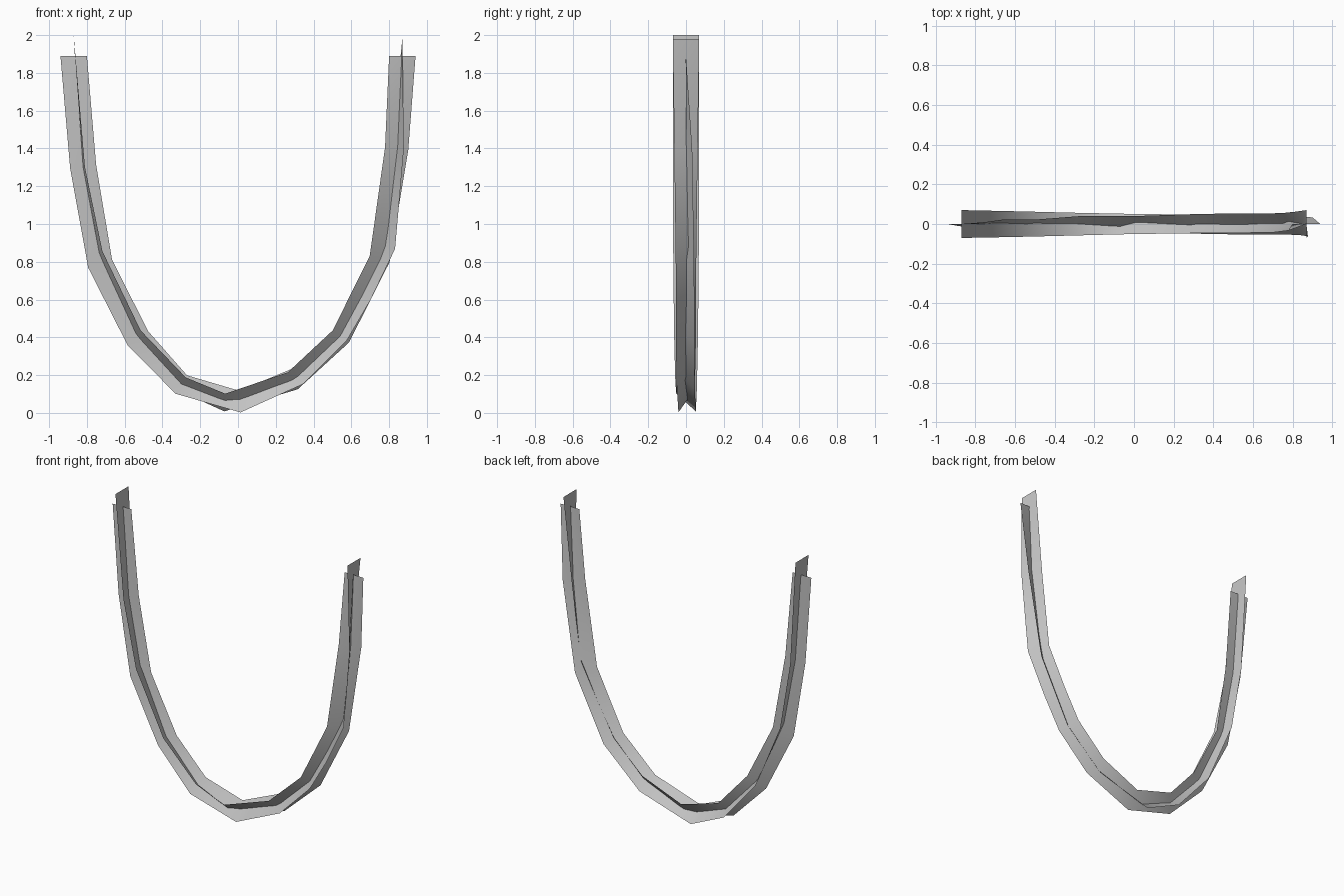
import bpy, bmesh, math
from mathutils import Vector

if "Cube" in bpy.data.objects:
    bpy.data.objects.remove(bpy.data.objects["Cube"])

HALF = 0.07  # half width of each ribbon

mat = bpy.data.materials.new("light_grey")
mat.diffuse_color = (0.55, 0.55, 0.55, 1)
mat.use_nodes = True
mat.node_tree.nodes["Principled BSDF"].inputs["Base Color"].default_value = mat.diffuse_color

# Centre line stations: x, z, twist in degrees
RIBBON_A = [(-0.87, 1.89, 0), (-0.82, 1.305, 8), (-0.73, 0.79, 18), (-0.53, 0.395, 20),
            (-0.30, 0.15, 35), (0.01, 0.06, 35), (0.32, 0.195, 45), (0.54, 0.41, 50),
            (0.66, 0.62, 48), (0.79, 0.88, 52), (0.845, 1.4, 62), (0.87, 1.98, 90)]
RIBBON_B = [(-0.87, 2.0, 0), (-0.82, 1.3, 8), (-0.735, 0.85, 15), (-0.54, 0.42, 25),
            (-0.30, 0.155, 35), (-0.07, 0.055, 42), (0.29, 0.17, 48), (0.545, 0.405, 50),
            (0.75, 0.815, 52), (0.84, 1.4, 62), (0.87, 1.89, 90)]


def ribbon(name, stations, phase):
    """Flat strip swept along the hanging curve, twisting as it goes."""
    bm = bmesh.new()
    last = len(stations) - 1
    rows = []
    for i, (x, z, twist) in enumerate(stations):
        centre = Vector((x, 0, z))
        if i == 0:
            tangent = Vector((0, 0, -1))
        elif i == last:
            tangent = Vector((0, 0, 1))
        else:
            a, b = stations[i - 1], stations[i + 1]
            before = Vector((x - a[0], 0, z - a[1])).normalized()
            after = Vector((b[0] - x, 0, b[1] - z)).normalized()
            tangent = (before + after).normalized()
        outward = Vector((tangent.z, 0, -tangent.x))
        ang = math.radians(twist + phase)
        arm = (outward * math.cos(ang) + Vector((0, -1, 0)) * math.sin(ang)) * HALF
        rows.append([bm.verts.new(centre + arm * s) for s in (1, 0, -1)])
    for r, q in zip(rows, rows[1:]):
        for k in range(2):
            bm.faces.new((r[k], q[k], q[k + 1], r[k + 1])).smooth = True
    me = bpy.data.meshes.new(name)
    bm.to_mesh(me)
    bm.free()
    me.materials.append(mat)
    ob = bpy.data.objects.new(name, me)
    bpy.context.collection.objects.link(ob)


# Two crossed ribbons forming the hanging strand
ribbon("strand_ribbon_a", RIBBON_A, 0)
ribbon("strand_ribbon_b", RIBBON_B, 90)
